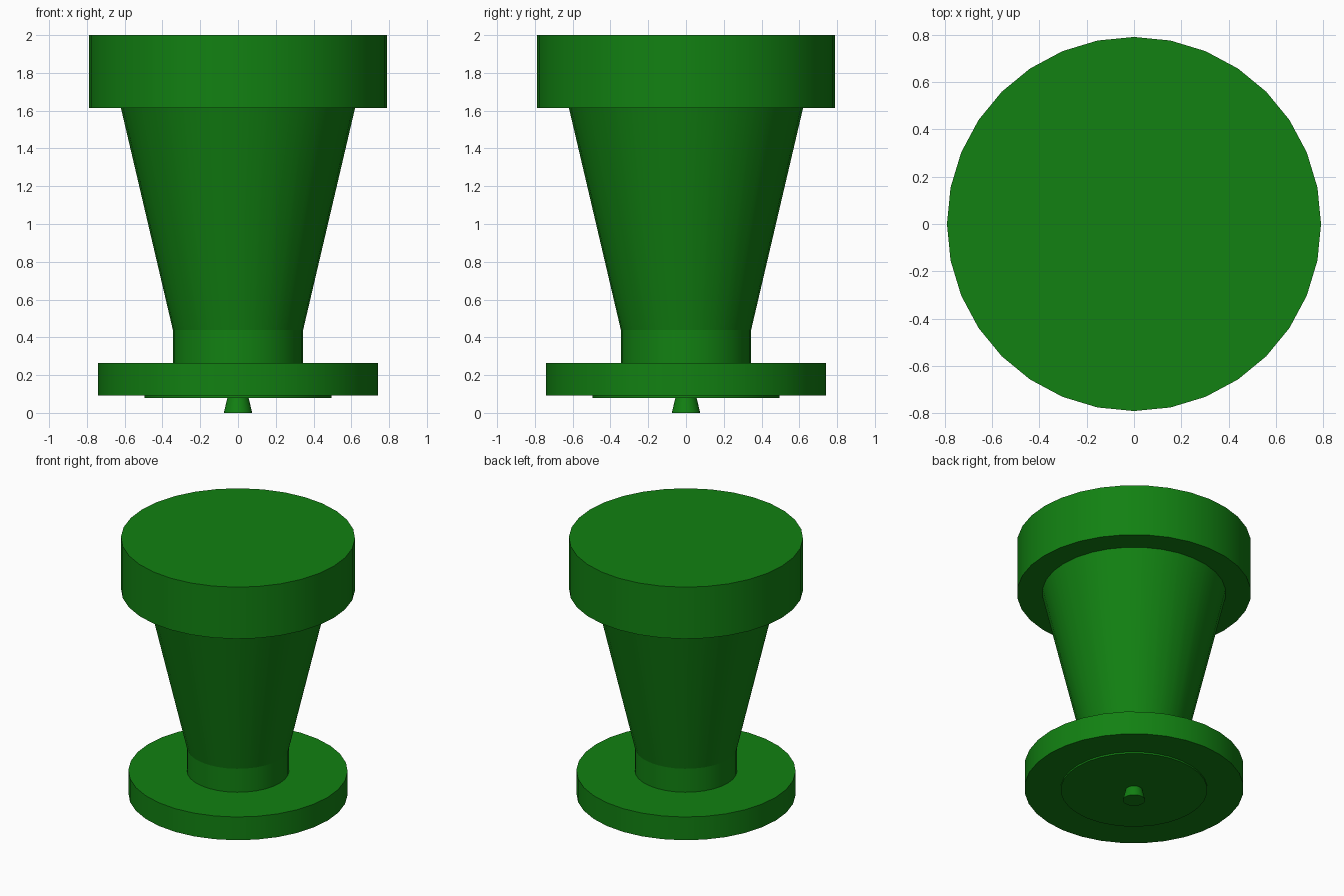
import bpy
import math

cube = bpy.data.objects.get("Cube")
if cube:
    bpy.data.objects.remove(cube, do_unlink=True)

# Single green finish
green = bpy.data.materials.new("deep_green")
green.use_nodes = True
colour = (0.006, 0.22, 0.006, 1.0)
green.diffuse_color = colour
for node in green.node_tree.nodes:
    if node.type == "BSDF_PRINCIPLED":
        node.inputs["Base Color"].default_value = colour


def turned_part(name, z_low, z_high, r_low, r_high):
    """Closed round part between two heights, centred on the z axis."""
    bpy.ops.mesh.primitive_cone_add(
        vertices=32, radius1=r_low, radius2=r_high, depth=z_high - z_low,
        location=(0, 0, (z_low + z_high) / 2))
    part = bpy.context.object
    part.name = name
    part.data.materials.append(green)
    bpy.ops.object.shade_smooth_by_angle(angle=math.radians(30))
    return part


# Parts from the bottom pin up to the wide cap
turned_part("bottom_pin", 0.0, 0.085, 0.075, 0.055)
turned_part("underside_disc", 0.08, 0.10, 0.495, 0.495)
turned_part("base_flange", 0.092, 0.265, 0.74, 0.74)
turned_part("neck", 0.265, 0.44, 0.345, 0.345)
turned_part("tapered_body", 0.44, 1.615, 0.345, 0.62)
turned_part("top_cap", 1.615, 2.0, 0.79, 0.79)
